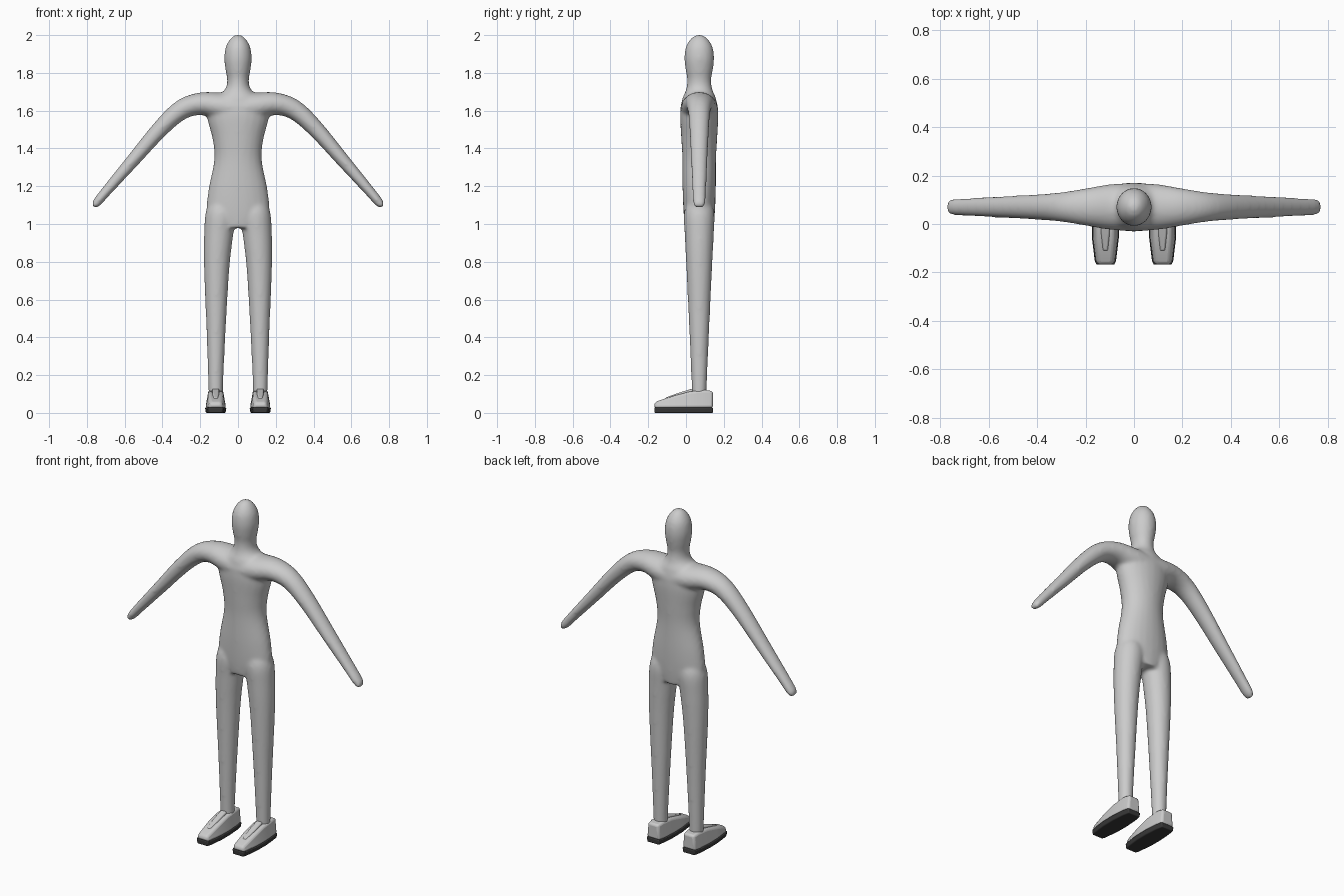
import bpy, bmesh
from math import sin, cos, pi
from mathutils import Vector

cube = bpy.data.objects.get("Cube")
if cube:
    bpy.data.objects.remove(cube)


def material(name, value):
    m = bpy.data.materials.new(name)
    m.use_nodes = True
    col = (value, value, value, 1)
    m.diffuse_color = col
    m.node_tree.nodes["Principled BSDF"].inputs["Base Color"].default_value = col
    return m


grey = material("light grey", 0.6)
dark = material("sole black", 0.04)
DEPTH = 0.07  # the body's centre line in y


def finish(bm, name, mat):
    bmesh.ops.recalc_face_normals(bm, faces=bm.faces)
    mesh = bpy.data.meshes.new(name)
    bm.to_mesh(mesh)
    bm.free()
    mesh.materials.append(mat)
    ob = bpy.data.objects.new(name, mesh)
    bpy.context.collection.objects.link(ob)
    return ob


def skin(bm, rings):
    """Bridge rings of points into a closed tube."""
    loops = [[bm.verts.new(p) for p in ring] for ring in rings]
    n = len(loops[0])
    for a, b in zip(loops, loops[1:]):
        for i in range(n):
            j = (i + 1) % n
            bm.faces.new((a[i], a[j], b[j], b[i]))
    bm.faces.new(loops[0])
    bm.faces.new(loops[-1])


def curve_through(points, steps=5):
    """Catmull-Rom curve through the stations."""
    p = [Vector(q) for q in points]
    p = [p[0]] + p + [p[-1]]
    out = []
    for a, b, c, d in zip(p, p[1:], p[2:], p[3:]):
        for s in range(steps):
            t = s / steps
            out.append(b + (c - a) * t / 2 + (2 * a - 5 * b + 4 * c - d) * t * t / 2
                       + (3 * b - a - 3 * c + d) * t ** 3 / 2)
    return out + [p[-1]]


def limb(bm, stations, sides=24):
    """Sweep ellipses along stations of (x, z, radius in front plane, radius in y)."""
    pts = curve_through(stations)
    rings = []
    for i, (x, z, r, ry) in enumerate(pts):
        d = pts[min(i + 1, len(pts) - 1)] - pts[max(i - 1, 0)]
        t = Vector((d[0], d[1])).normalized()
        rings.append([(x - t.y * r * cos(a), DEPTH + ry * sin(a), z + t.x * r * cos(a))
                      for a in (2 * pi * k / sides for k in range(sides))])
    skin(bm, rings)


# Body: trunk with head, arms and legs, fused into one smooth skin
bm = bmesh.new()
trunk = [(0.98, 0.12, 0.075), (1.06, 0.165, 0.083), (1.18, 0.157, 0.088),
         (1.34, 0.126, 0.089), (1.45, 0.135, 0.095), (1.58, 0.165, 0.101),
         (1.66, 0.13, 0.09), (1.7, 0.08, 0.074), (1.73, 0.061, 0.066),
         (1.77, 0.058, 0.064), (1.82, 0.067, 0.073), (1.88, 0.073, 0.079),
         (1.94, 0.064, 0.07), (1.985, 0.037, 0.041), (2.002, 0.01, 0.01)]
limb(bm, [(0, z, r, ry) for z, r, ry in trunk])
arm = [(0, 1.61, 0.085, 0.1), (0.1, 1.625, 0.072, 0.094), (0.2, 1.636, 0.06, 0.077),
       (0.3, 1.604, 0.053, 0.061), (0.41, 1.505, 0.045, 0.052), (0.56, 1.332, 0.036, 0.044),
       (0.69, 1.182, 0.028, 0.037), (0.745, 1.116, 0.024, 0.034), (0.765, 1.092, 0.012, 0.025)]
leg = [(0.117, 0.08, 0.038, 0.038), (0.118, 0.16, 0.04, 0.041), (0.116, 0.44, 0.051, 0.053),
       (0.113, 0.76, 0.067, 0.068), (0.103, 0.94, 0.077, 0.077), (0.09, 1.06, 0.08, 0.08),
       (0.08, 1.14, 0.05, 0.05)]
for side in (1, -1):
    limb(bm, [(side * x, z, r, ry) for x, z, r, ry in arm])
    limb(bm, [(side * x, z, r, ry) for x, z, r, ry in leg])
body = finish(bm, "body", grey)
remesh = body.modifiers.new("fuse", "REMESH")
remesh.mode = "VOXEL"
remesh.voxel_size = 0.009
remesh.use_smooth_shade = True
smooth = body.modifiers.new("soften", "SMOOTH")
smooth.factor = 0.5
smooth.iterations = 12


def shoe_part(name, mat, sections, bevel):
    """Loft sections of (y, bottom half width, top half width, bottom z, top z)."""
    bm = bmesh.new()
    skin(bm, [[(-b, y, lo), (b, y, lo), (t, y, hi), (-t, y, hi)]
              for y, b, t, lo, hi in sections])
    ob = finish(bm, name, mat)
    mod = ob.modifiers.new("round", "BEVEL")
    mod.width = bevel
    mod.segments = 3
    mod.limit_method = "ANGLE"
    mod.angle_limit = 0.6
    bpy.ops.object.select_all(action="DESELECT")
    ob.select_set(True)
    bpy.context.view_layer.objects.active = ob
    bpy.ops.object.shade_smooth_by_angle(angle=0.7)
    return ob


# Shoes: outline stations from toe to heel
outline = [(-0.168, 0.036), (-0.15, 0.043), (-0.06, 0.054), (0.02, 0.055),
           (0.1, 0.049), (0.143, 0.041)]
tops = [(0.026, 0.052), (0.031, 0.063), (0.038, 0.092), (0.039, 0.113),
        (0.039, 0.121), (0.034, 0.115)]
upper = [(y, w, t, 0.027, h) for (y, w), (t, h) in zip(outline, tops)]
sole = [(y, w - 0.003, w + 0.002, 0, 0.029) for y, w in outline]
tongue = [(-0.11, 0.012, 0.01, 0.06, 0.08), (-0.04, 0.02, 0.016, 0.08, 0.106),
          (0.035, 0.022, 0.018, 0.1, 0.129)]
for side, label in ((1, "left"), (-1, "right")):
    for part, mat, sections, bevel in (("shoe_upper", grey, upper, 0.012),
                                       ("shoe_sole", dark, sole, 0.005),
                                       ("shoe_tongue", grey, tongue, 0.006)):
        ob = shoe_part(label + "_" + part, mat, sections, bevel)
        ob.location.x = side * 0.118
